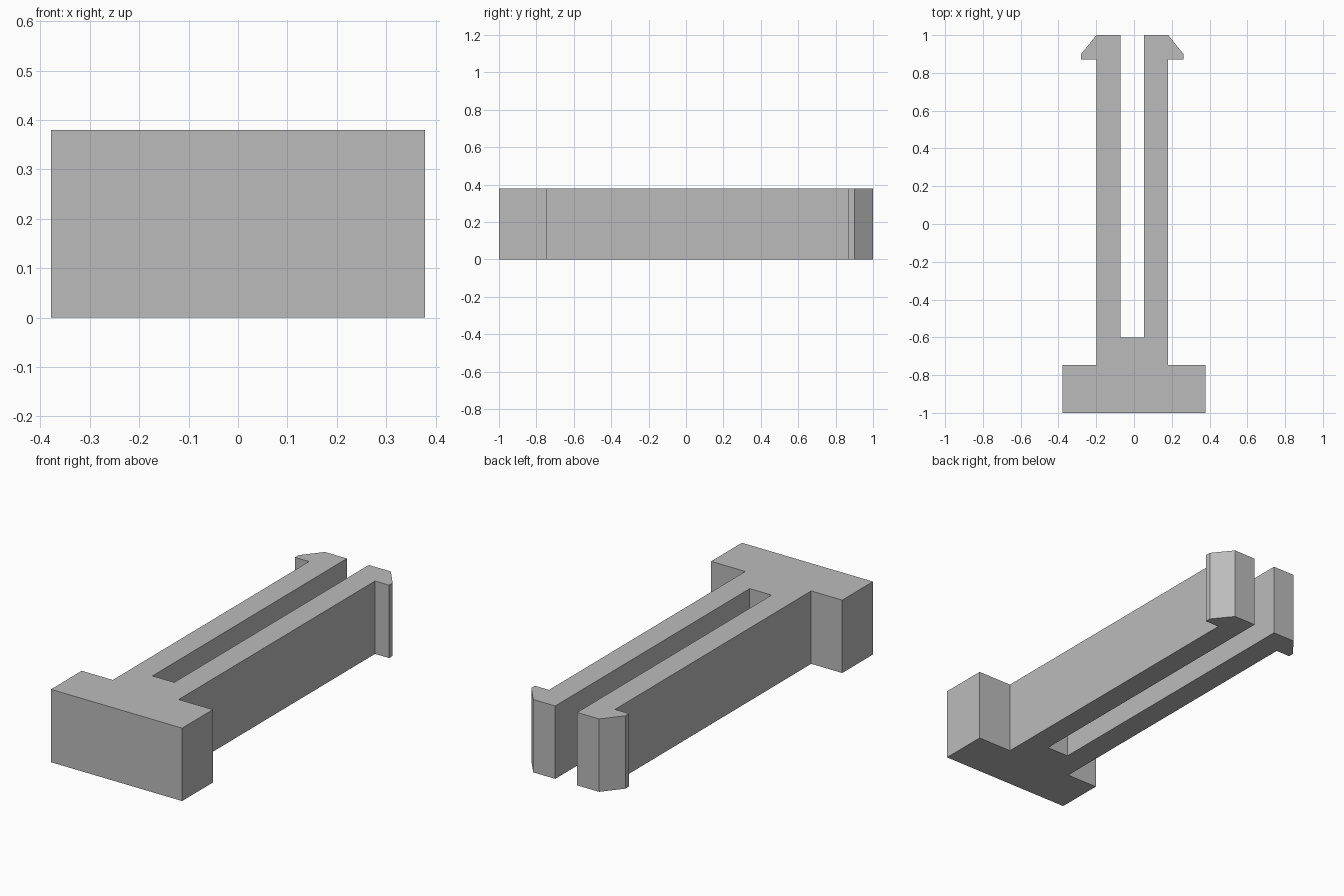
import bpy
import bmesh

cube = bpy.data.objects.get("Cube")
if cube:
    bpy.data.objects.remove(cube, do_unlink=True)

HEIGHT = 0.38
CENTRE = -0.009  # the prongs sit slightly off the middle of the head

grey = bpy.data.materials.new("plain grey")
grey.use_nodes = True
colour = (0.5, 0.5, 0.5, 1)
grey.diffuse_color = colour
grey.node_tree.nodes["Principled BSDF"].inputs["Base Color"].default_value = colour

# Head corners, left side
head = [(0.378, -1), (0.378, -0.747)]
# Left prong: outer side, barb, tip, slot wall (x from the prong centre line)
prong = [(0.19, -0.747), (0.19, 0.87), (0.271, 0.87), (0.271, 0.9),
         (0.19, 1), (0.063, 1), (0.063, -0.602)]


def mirrored(points, centre=0):
    return [(centre - x, y) for x, y in reversed(points)]


# Closed outline of the whole clip
outline = head + [(CENTRE + x, y) for x, y in prong]
outline += mirrored(prong, CENTRE) + mirrored(head)

# Extrude the outline upwards
bm = bmesh.new()
base = bm.faces.new([bm.verts.new((x, y, 0)) for x, y in outline])
extruded = bmesh.ops.extrude_face_region(bm, geom=[base], use_keep_orig=True)
top = [v for v in extruded["geom"] if isinstance(v, bmesh.types.BMVert)]
bmesh.ops.translate(bm, verts=top, vec=(0, 0, HEIGHT))
bmesh.ops.recalc_face_normals(bm, faces=bm.faces)

mesh = bpy.data.meshes.new("snap_clip")
bm.to_mesh(mesh)
bm.free()
mesh.materials.append(grey)
clip = bpy.data.objects.new("snap_clip", mesh)
bpy.context.collection.objects.link(clip)
